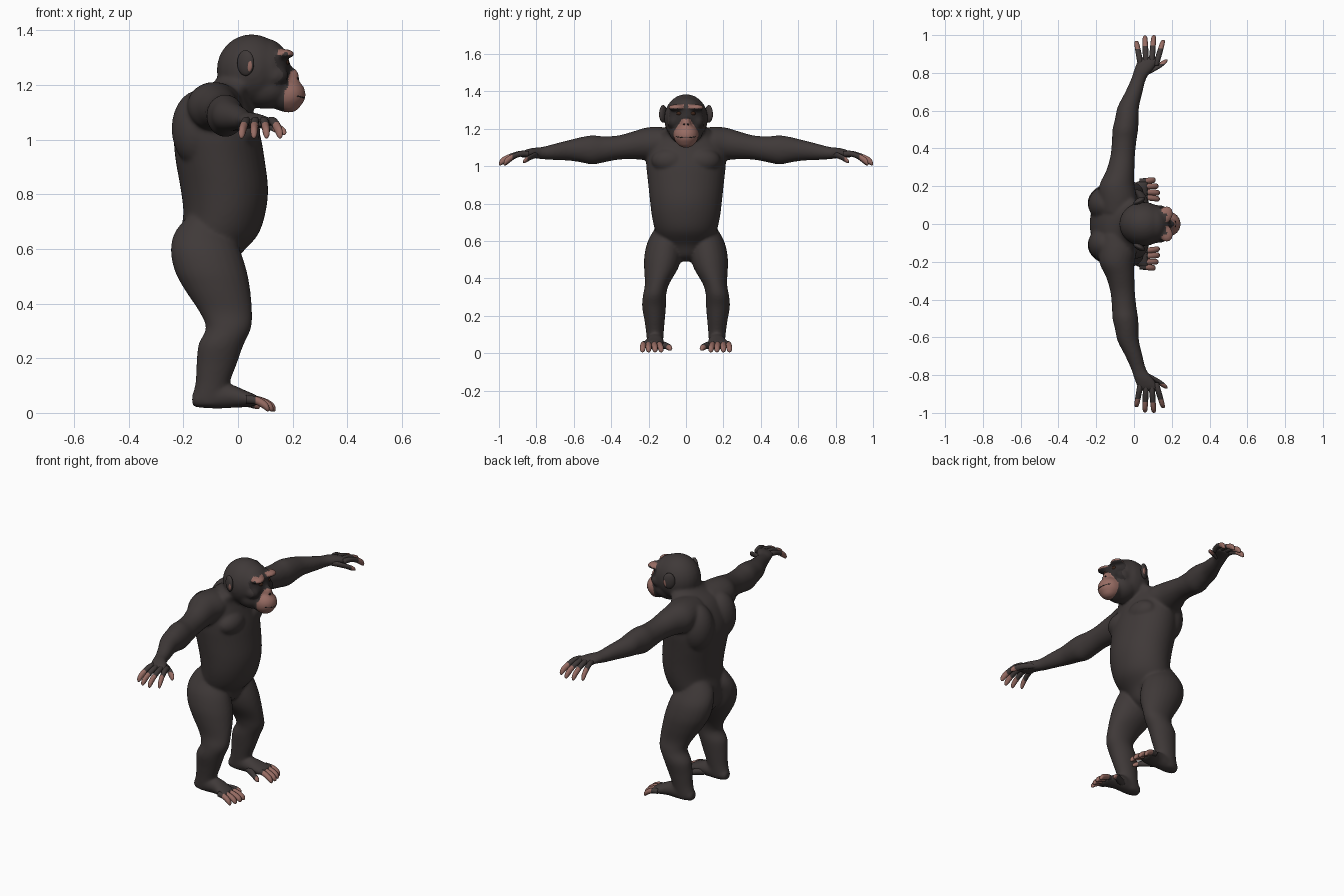
import bpy, bmesh, math
from mathutils import Vector, Matrix


def material(name, rgb):
    m = bpy.data.materials.new(name)
    m.diffuse_color = (*rgb, 1)
    return m


FUR = material("dark fur", (0.050, 0.041, 0.040))
SKIN = material("pink skin", (0.31, 0.15, 0.125))
MASK = material("dark face skin", (0.030, 0.025, 0.025))
EYE = material("brown eye", (0.045, 0.018, 0.010))
BLACK = material("black", (0.012, 0.009, 0.009))


def catmull(a, b, c, d, t):
    return [0.5 * (2 * q + (r - p) * t + (2 * p - 5 * q + 4 * r - s) * t * t
                   + (3 * q - p - 3 * r + s) * t ** 3) for p, q, r, s in zip(a, b, c, d)]


def loft(bm, axis, rings, side=1, steps=4, n=24):
    """Elliptical rings (position, centre u, centre v, radius u, radius v) along an axis.
    The other two axes are u and v in x, y, z order; side = -1 mirrors y."""
    pts = [rings[0]] + list(rings) + [rings[-1]]
    fine = [catmull(*pts[i:i + 4], k / steps) for i in range(len(pts) - 3) for k in range(steps)]
    fine.append(rings[-1])
    loops = []
    for p, u, v, ru, rv in fine:
        loop = []
        for k in range(n):
            a = 2 * math.pi * k / n
            co = [u + max(ru, .001) * math.cos(a), v + max(rv, .001) * math.sin(a)]
            co.insert("xyz".index(axis), p)
            loop.append(bm.verts.new((co[0], co[1] * side, co[2])))
        loops.append(loop)
    faces = [bm.faces.new((a[k], a[(k + 1) % n], b[(k + 1) % n], b[k]))
             for a, b in zip(loops, loops[1:]) for k in range(n)]
    faces += [bm.faces.new(loops[0]), bm.faces.new(loops[-1])]
    bmesh.ops.recalc_face_normals(bm, faces=faces)


def ball(bm, c, r, tilt=0):
    m = Matrix.Translation(c) @ Matrix.Rotation(tilt, 4, 'Z') @ Matrix.Diagonal((*r, 1))
    bmesh.ops.create_uvsphere(bm, u_segments=24, v_segments=16, radius=1, matrix=m)


def finish(bm, name, *mats):
    me = bpy.data.meshes.new(name)
    bm.to_mesh(me)
    bm.free()
    ob = bpy.data.objects.new(name, me)
    bpy.context.collection.objects.link(ob)
    for m in mats:
        me.materials.append(m)
    me.shade_smooth()
    return ob


# Torso and head masses, fused below
bm = bmesh.new()
loft(bm, 'z', [(.49, -.11, 0, .04, .04), (.52, -.105, 0, .08, .08), (.58, -.10, 0, .11, .13),
               (.65, -.07, 0, .142, .163), (.73, -.05, 0, .15, .182), (.82, -.05, 0, .16, .193),
               (.93, -.066, 0, .163, .205), (1.01, -.075, 0, .158, .213), (1.09, -.075, 0, .135, .21),
               (1.16, -.06, 0, .105, .17), (1.21, -.005, 0, .085, .11), (1.26, .03, 0, .07, .08)], n=40)
ball(bm, (.05, 0, 1.255), (.128, .117, .13))        # cranium
ball(bm, (.10, 0, 1.255), (.092, .104, .115))       # forehead
ball(bm, (.10, 0, 1.19), (.10, .092, .078))         # jaw
ball(bm, (.175, 0, 1.165), (.073, .068, .063))      # muzzle
ball(bm, (.185, 0, 1.132), (.045, .050, .034))      # chin
ball(bm, (.195, 0, 1.225), (.030, .026, .040))      # nose

ARM = [(.06, -.08, 1.13, .09, .07), (.14, -.085, 1.125, .10, .085), (.21, -.09, 1.12, .092, .087),
       (.28, -.073, 1.112, .075, .075), (.36, -.060, 1.10, .065, .065), (.44, -.052, 1.09, .065, .070),
       (.50, -.046, 1.087, .068, .078), (.56, -.038, 1.088, .062, .068), (.62, -.030, 1.085, .057, .056),
       (.70, 0, 1.077, .046, .044), (.77, .025, 1.07, .040, .033), (.82, .052, 1.071, .051, .027),
       (.865, .076, 1.065, .057, .020), (.885, .082, 1.06, .045, .012)]
LEG = [(.74, -.12, .075, .04, .05), (.67, -.128, .085, .098, .08), (.60, -.12, .11, .126, .094),
       (.52, -.10, .122, .132, .101), (.45, -.075, .134, .120, .090), (.37, -.045, .155, .097, .065),
       (.31, -.035, .168, .083, .062), (.25, -.062, .171, .083, .064), (.18, -.078, .168, .074, .055),
       (.11, -.093, .166, .063, .047), (.05, -.103, .165, .065, .042), (.025, -.105, .165, .05, .035)]
FOOT = [(-.168, .163, .05, .018, .02), (-.15, .163, .05, .034, .03), (-.08, .165, .06, .043, .045),
        (-.02, .165, .060, .047, .042), (.03, .175, .051, .055, .030), (.065, .187, .046, .057, .020),
        (.075, .188, .044, .045, .012)]
for s in (1, -1):
    loft(bm, 'y', ARM, s)
    loft(bm, 'z', LEG, s)
    loft(bm, 'x', FOOT, s)
    ball(bm, (-.145, s * .105, 1.04), (.098, .095, .14))               # shoulder blade
    ball(bm, (.01, s * .085, 1.03), (.072, .10, .07))                  # chest
    ball(bm, (.168, s * .05, 1.313), (.038, .048, .018), -s * .35)     # brow ridge
    ball(bm, (.13, s * .065, 1.235), (.055, .035, .04))                # cheek
body = finish(bm, "body", FUR, SKIN, MASK)
bpy.context.view_layer.objects.active = body
body.select_set(True)
re = body.modifiers.new("fuse", 'REMESH')
re.mode, re.voxel_size, re.use_smooth_shade = 'VOXEL', .0075, True
sm = body.modifiers.new("soften", 'SMOOTH')
sm.factor, sm.iterations = .5, 10
for name in ("fuse", "soften"):
    bpy.ops.object.modifier_apply(modifier=name)
body.data.shade_smooth()

# Face colours by region
for p in body.data.polygons:
    x, y, z = p.center
    y = abs(y)
    p.material_index = 0
    if z > 1.09 and x > .12:
        if x > .168 and z < 1.252 and y < .068 - max(0, z - 1.18) * .62:
            p.material_index = 1
        elif x > .145 and 1.309 < z < 1.33 and .012 < y < .09:
            p.material_index = 1
        elif x > .135 and 1.20 < z <= 1.309 and y < .09:
            p.material_index = 2

# Ears, eyes and nostrils
for s, tag in ((1, "left"), (-1, "right")):
    bm = bmesh.new()
    ball(bm, (.028, s * .122, 1.280), (.034, .016, .047), s * .5)
    finish(bm, tag + "_ear", FUR)
    bm = bmesh.new()
    ball(bm, (.036, s * .131, 1.276), (.020, .010, .032), s * .5)
    finish(bm, tag + "_inner_ear", SKIN)
    for part, y, z, r, m in (("eye", .038, 1.283, .012, EYE), ("nostril", .011, 1.224, .006, BLACK)):
        hit, loc, nor, _ = body.ray_cast(Vector((1, s * y, z)), Vector((-1, 0, 0)))
        bm = bmesh.new()
        ball(bm, loc - nor * r * .55, (r, r * 1.3, r))
        finish(bm, tag + "_" + part, m)

# Mouth line laid on the muzzle
bm = bmesh.new()
mouth = []
for i in range(-8, 9):
    y = i * .0068
    z = 1.152 + 2.5 * y * y
    hit, loc, nor, _ = body.ray_cast(Vector((1, y, z)), Vector((-1, 0, 0)))
    mouth.append((y, loc.x - .001, z, .0025, .0025))
loft(bm, 'y', mouth, n=8, steps=2)
finish(bm, "mouth", MASK)


def digit(name, axis, rings, side, tip):
    """Rounded finger or toe with skin on everything past tip."""
    bm = bmesh.new()
    loft(bm, axis, rings, side, n=14, steps=5)
    i = "xyz".index(axis)
    for f in bm.faces:
        f.material_index = int(abs(f.calc_center_median()[i]) > tip)
    finish(bm, name, FUR, SKIN)


# Fingers: base x, tip x, tip y; thumb; toes: base y, tip y, tip x; big toe
FINGERS = [(.036, .012, .97), (.064, .058, .998), (.092, .105, 1.0), (.116, .155, .975)]
TOES = [(.146, .132, .137), (.172, .165, .138), (.200, .200, .130), (.225, .233, .115)]
for s, tag in ((1, "left"), (-1, "right")):
    for k, (x0, x1, y1) in enumerate(FINGERS):
        y0, r = .84, .0155
        at = lambda t: (y0 + (y1 - y0) * t, x0 + (x1 - x0) * t)
        digit(f"{tag}_finger_{k + 1}", 'y',
              [(*at(0), 1.066, r, r), (*at(.3), 1.067, r, r), (*at(.6), 1.053, r * .95, r),
               (*at(.85), 1.032, r * .85, r * 1.25), (*at(.96), 1.019, r * .65, r * 1.0),
               (*at(1), 1.012, .003, .004)], s, y0 + (y1 - y0) * .68)
    digit(tag + "_thumb", 'y',
          [(.785, .05, 1.062, .014, .012), (.81, .088, 1.057, .024, .016), (.835, .13, 1.046, .022, .015),
           (.855, .155, 1.034, .018, .015), (.868, .167, 1.026, .010, .010), (.872, .170, 1.022, .002, .002)],
          s, .848)
    for k, (y0, y1, x1) in enumerate(TOES):
        x0, r = .03, .0155
        at = lambda t: (x0 + (x1 - x0) * t, y0 + (y1 - y0) * t)
        digit(f"{tag}_toe_{k + 1}", 'x',
              [(*at(0), .050, r, r), (*at(.4), .046, r, r), (*at(.7), .034, r, r * 1.1),
               (*at(.92), .020, r * .85, r), (*at(1), .014, .004, .005)], s, x0 + (x1 - x0) * .42)
    digit(tag + "_big_toe", 'x',
          [(-.04, .145, .048, .02, .02), (0, .125, .044, .022, .02), (.035, .102, .038, .018, .017),
           (.06, .090, .030, .016, .015), (.075, .085, .024, .010, .010), (.08, .084, .022, .002, .002)],
          s, .058)
